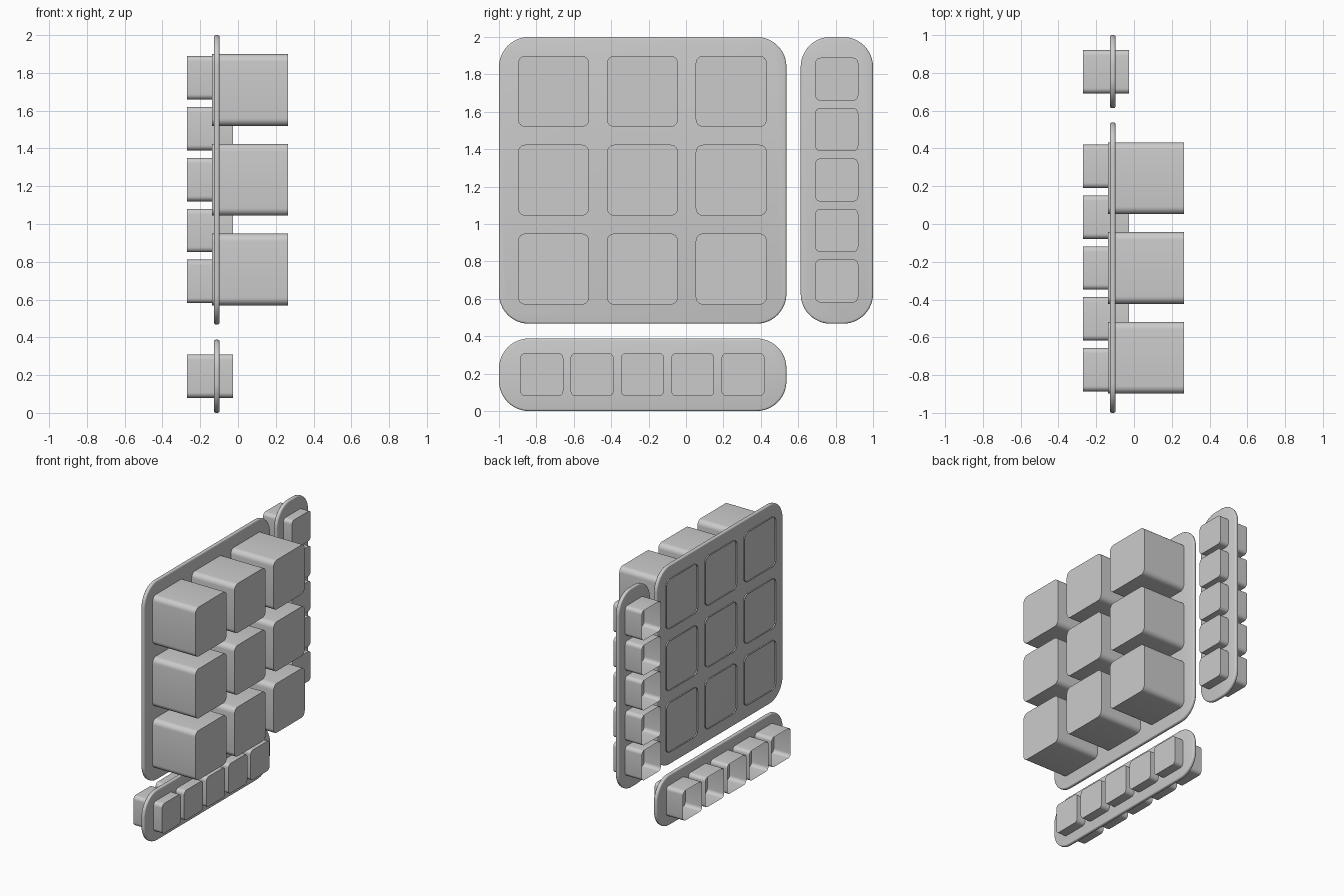
import bpy, bmesh, math

if "Cube" in bpy.data.objects:
    bpy.data.objects.remove(bpy.data.objects["Cube"])


def rounded_rect(w, h, r, seg):
    """Outline of a rounded rectangle in the YZ plane, counter-clockwise."""
    pts = []
    for i, (sy, sz) in enumerate([(1, 1), (-1, 1), (-1, -1), (1, -1)]):
        for k in range(seg + 1):
            a = math.radians(90) * (i + k / seg)
            pts.append((sy * (w / 2 - r) + r * math.cos(a),
                        sz * (h / 2 - r) + r * math.sin(a)))
    return pts


def loft(name, cy, cz, w, h, r, rings, seg, back_cap):
    """Stack rounded rectangles along X; rings = [(x, inset), ...]."""
    bm = bmesh.new()
    loops = [[bm.verts.new((x, y, z)) for y, z in
              rounded_rect(w - 2 * d, h - 2 * d, r - d, seg)] for x, d in rings]
    n = len(loops[0])
    for a, b in zip(loops, loops[1:]):
        for i in range(n):
            j = (i + 1) % n
            bm.faces.new((a[i], a[j], b[j], b[i]))
    bm.faces.new(loops[-1])
    if back_cap:
        bm.faces.new(loops[0][::-1])
    mesh = bpy.data.meshes.new(name)
    bm.to_mesh(mesh)
    bm.free()
    ob = bpy.data.objects.new(name, mesh)
    ob.location = (0, cy, cz)
    bpy.context.collection.objects.link(ob)
    bpy.ops.object.select_all(action='DESELECT')
    ob.select_set(True)
    bpy.context.view_layer.objects.active = ob
    bpy.ops.object.shade_smooth_by_angle(angle=math.radians(40))
    return ob


def plate(name, y0, y1, z0, z1):
    # Thin panel with softly rounded rim
    xb, xf, b = -0.127, -0.098, 0.01
    arc = [(b * (1 - math.sin(t)), b * (1 - math.cos(t)))
           for t in (math.radians(90 * k / 3) for k in range(4))]
    back = [(xb + d, e) for e, d in arc]
    front = [(xf - d, e) for e, d in arc]
    rings = back + front[::-1]
    rings = sorted(rings, key=lambda p: p[0])
    loft(name, (y0 + y1) / 2, (z0 + z1) / 2, y1 - y0, z1 - z0, 0.16, rings, 12, True)


def key(name, y, z, size, r, x0, x1):
    # Square cap: thin-walled, closed at the front, open at the back
    loft(name, y, z, size, size, r, [(x0, 0), (x1, 0)], 6, False)


# Backing panels
plate("main_plate", -1.0, 0.537, 0.467, 2.0)
plate("side_plate", 0.613, 1.0, 0.467, 2.0)
plate("bottom_plate", -1.0, 0.537, 0.0, 0.388)

# 3 x 3 large keys
for row in range(3):
    for col in range(3):
        key(f"large_key_{row}_{col}", -0.708 + 0.475 * col, 1.709 - 0.475 * row,
            0.38, 0.04, -0.137, 0.266)

# Five small keys in the side column and the bottom row
for i in range(5):
    key(f"side_key_{i}", 0.806, 0.696 + 0.2695 * i, 0.23, 0.028, -0.27, -0.026)
    key(f"bottom_key_{i}", -0.771 + 0.2690 * i, 0.195, 0.23, 0.028, -0.27, -0.026)
